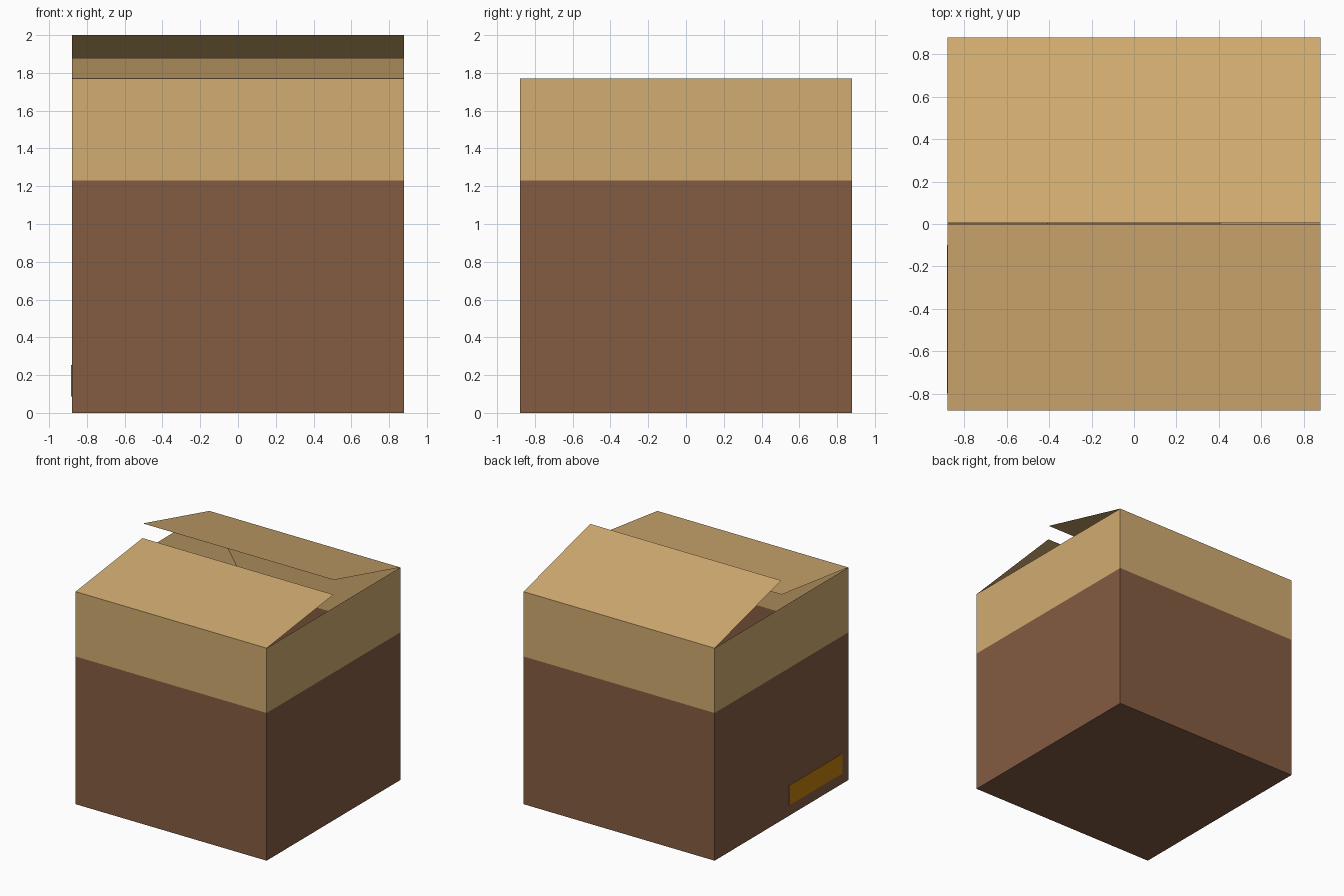
import bpy, bmesh, math
from mathutils import Matrix, Vector

if "Cube" in bpy.data.objects:
    bpy.data.objects.remove(bpy.data.objects["Cube"])

HALF = 0.88      # half width of the box
TOP = 1.77       # height of the walls
BAND = 1.23      # where the lower colour ends


def material(name, rgb):
    lin = [(c / 255 / 12.92) if c <= 10 else ((c / 255 + 0.055) / 1.055) ** 2.4 for c in rgb]
    m = bpy.data.materials.new(name)
    m.diffuse_color = (*lin, 1)
    m.use_nodes = True
    m.node_tree.nodes["Principled BSDF"].inputs["Base Color"].default_value = m.diffuse_color
    return m


tan = material("cardboard tan", (210, 172, 113))
brown = material("dark brown", (132, 92, 66))
orange = material("label ochre", (193, 124, 12))


def make_object(name, bm, mats):
    me = bpy.data.meshes.new(name)
    bm.to_mesh(me)
    bm.free()
    for m in mats:
        me.materials.append(m)
    ob = bpy.data.objects.new(name, me)
    bpy.context.collection.objects.link(ob)
    return ob


# Open box: thin walls, cut at the colour line, coloured by height
bm = bmesh.new()
bmesh.ops.create_cube(bm, size=1, matrix=Matrix.Translation((0, 0, TOP / 2))
                      @ Matrix.Diagonal((2 * HALF, 2 * HALF, TOP, 1)))
bmesh.ops.delete(bm, geom=[f for f in bm.faces if f.normal.z > 0.9], context='FACES_ONLY')
bmesh.ops.bisect_plane(bm, geom=bm.verts[:] + bm.edges[:] + bm.faces[:],
                       plane_co=(0, 0, BAND), plane_no=(0, 0, 1))
for f in bm.faces:
    f.material_index = 0 if f.calc_center_median().z > BAND else 1
make_object("box_walls", bm, [tan, brown])


# Thin flap hinged on the front wall's top edge, turned to the wanted side
def flap(name, turn, reach, rise):
    bm = bmesh.new()
    pts = [(-HALF, -HALF, TOP), (HALF, -HALF, TOP),
           (HALF, -HALF + reach, TOP + rise), (-HALF, -HALF + reach, TOP + rise)]
    bm.faces.new([bm.verts.new(p) for p in pts])
    bm.transform(Matrix.Rotation(math.radians(turn), 4, 'Z'))
    make_object(name, bm, [tan])


flap("front_flap", 0, 0.88, 0.11)
flap("back_flap", 180, 0.875, 0.23)
flap("right_inner_flap", 90, 0.475, -0.74)
flap("left_inner_flap", -90, 0.475, -0.74)

# Label plate on the left wall
bm = bmesh.new()
bmesh.ops.create_cube(bm, size=1, matrix=Matrix.Translation((-HALF - 0.001, -0.45, 0.17))
                      @ Matrix.Diagonal((0.004, 0.70, 0.165, 1)))
make_object("side_label", bm, [orange])
